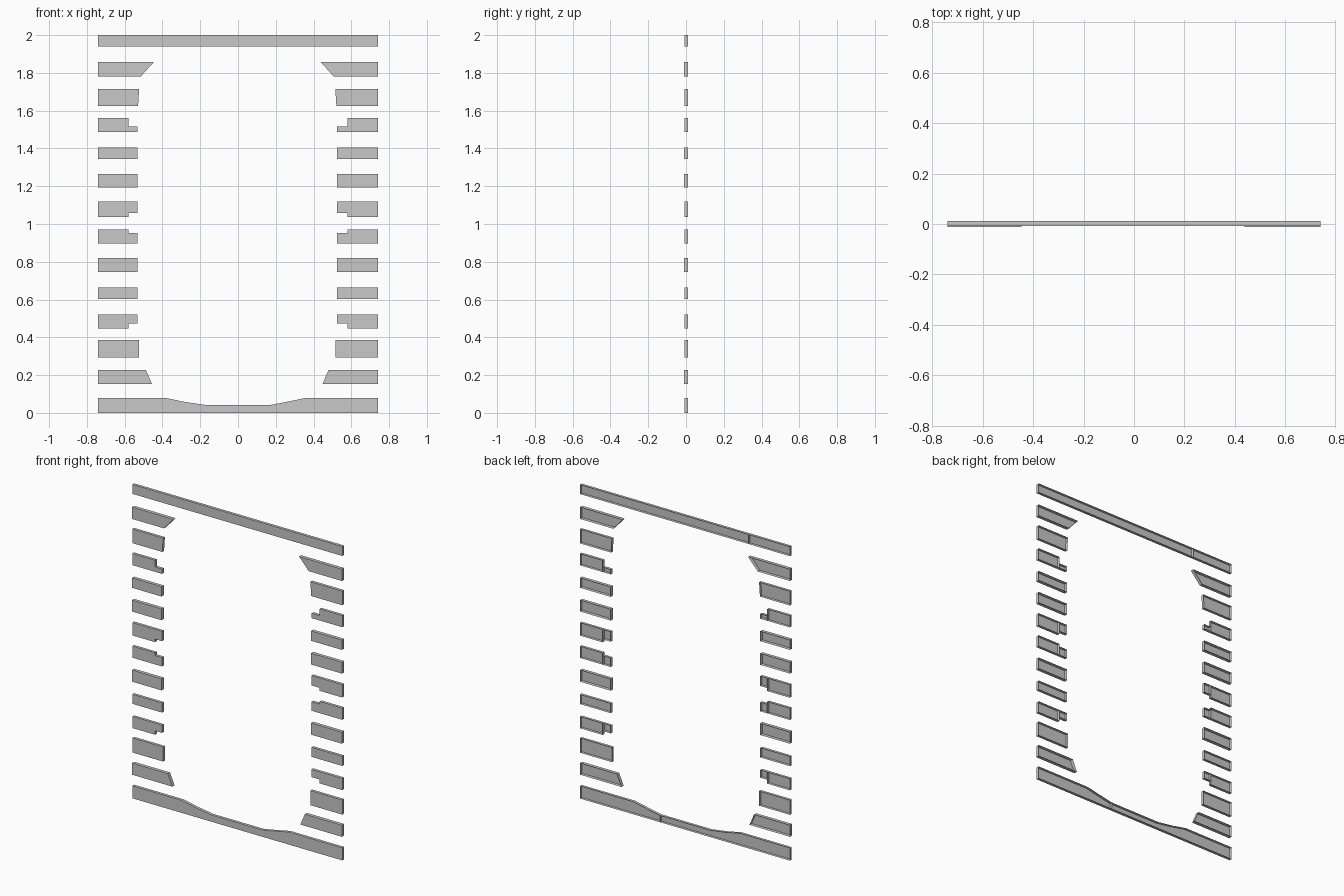
import bpy
import bmesh

if "Cube" in bpy.data.objects:
    bpy.data.objects.remove(bpy.data.objects["Cube"], do_unlink=True)

GREY = (0.58, 0.58, 0.58, 1)
grey = bpy.data.materials.new("light_grey")
grey.use_nodes = True
grey.diffuse_color = GREY
grey.node_tree.nodes["Principled BSDF"].inputs["Base Color"].default_value = GREY

OUTER = 0.74
BACK = 0.011
DEEP, SHALLOW = -0.011, -0.007


def tray(name, outlines, front):
    """Shallow trays: flat front face, thin side walls, open at the back."""
    bm = bmesh.new()
    for outline in outlines:
        near = [bm.verts.new((x, front, z)) for x, z in outline]
        far = [bm.verts.new((x, BACK, z)) for x, z in outline]
        bm.faces.new(near)
        for i in range(len(near)):
            j = (i + 1) % len(near)
            bm.faces.new((near[j], near[i], far[i], far[j]))
    # Open shells get consistent winding, then the front is turned to face -y
    bmesh.ops.recalc_face_normals(bm, faces=bm.faces)
    bm.normal_update()
    flipped = [f for f in bm.faces if f.normal.y > 0.9]
    if flipped:
        bmesh.ops.reverse_faces(bm, faces=bm.faces)
    mesh = bpy.data.meshes.new(name)
    bm.to_mesh(mesh)
    bm.free()
    mesh.materials.append(grey)
    obj = bpy.data.objects.new(name, mesh)
    bpy.context.collection.objects.link(obj)


def box(x0, x1, z0, z1):
    return [(x0, z0), (x1, z0), (x1, z1), (x0, z1)]


def slat(side, inner_low, inner_high, z0, z1):
    """Four-sided slat from the outer edge to a possibly slanted inner end."""
    return [(side * OUTER, z0), (inner_low, z0), (inner_high, z1), (side * OUTER, z1)]


# Top rail in two butted lengths
tray("top_rail", [box(-OUTER, -0.448, 1.94, 2), box(-0.448, OUTER, 1.94, 2)], SHALLOW)

# Bottom rail, dipped in the middle
tray("bottom_rail", [
    [(-OUTER, 0), (0.177, 0), (0.177, 0.043), (-0.177, 0.043),
     (-0.28, 0.058), (-0.389, 0.08), (-OUTER, 0.08)],
    [(0.177, 0), (OUTER, 0), (OUTER, 0.08), (0.362, 0.08), (0.27, 0.061), (0.177, 0.043)],
], SHALLOW)

# Side slats: name, bottom, top, inner end at bottom and top, front depth
SLATS = [
    ("upper_bracket", 1.782, 1.857, 0.51, 0.442, DEEP),
    ("upper_wide_slat", 1.626, 1.716, 0.525, 0.519, SHALLOW),
    ("upper_slat", 1.343, 1.406, 0.527, 0.527, DEEP),
    ("upper_middle_slat", 1.192, 1.264, 0.527, 0.527, DEEP),
    ("lower_middle_slat", 0.745, 0.819, 0.527, 0.527, DEEP),
    ("lower_slat", 0.602, 0.663, 0.527, 0.527, SHALLOW),
    ("lower_wide_slat", 0.292, 0.385, 0.519, 0.519, SHALLOW),
    ("lower_bracket", 0.152, 0.226, 0.451, 0.483, DEEP),
]
# Notched slats: name, bottom, top, tab bottom, tab top
NOTCHED = [
    ("top_notched_slat", 1.486, 1.56, 1.486, 1.517),
    ("upper_notched_slat", 1.038, 1.12, 1.057, 1.12),
    ("lower_notched_slat", 0.896, 0.97, 0.896, 0.953),
    ("bottom_notched_slat", 0.448, 0.522, 0.473, 0.522),
]
# The inner opening sits slightly off centre
SHIFT = -0.004

for side, label in ((1, "left"), (-1, "right")):
    for name, z0, z1, low, high, front in SLATS:
        outline = slat(side, side * low + SHIFT, side * high + SHIFT, z0, z1)
        tray(f"{label}_{name}", [outline], front)
    for name, z0, z1, t0, t1 in NOTCHED:
        step = side * 0.58
        main = slat(side, step, step, z0, z1)
        tab = box(step, side * 0.527 + SHIFT, t0, t1)
        tray(f"{label}_{name}", [main, tab], SHALLOW)
